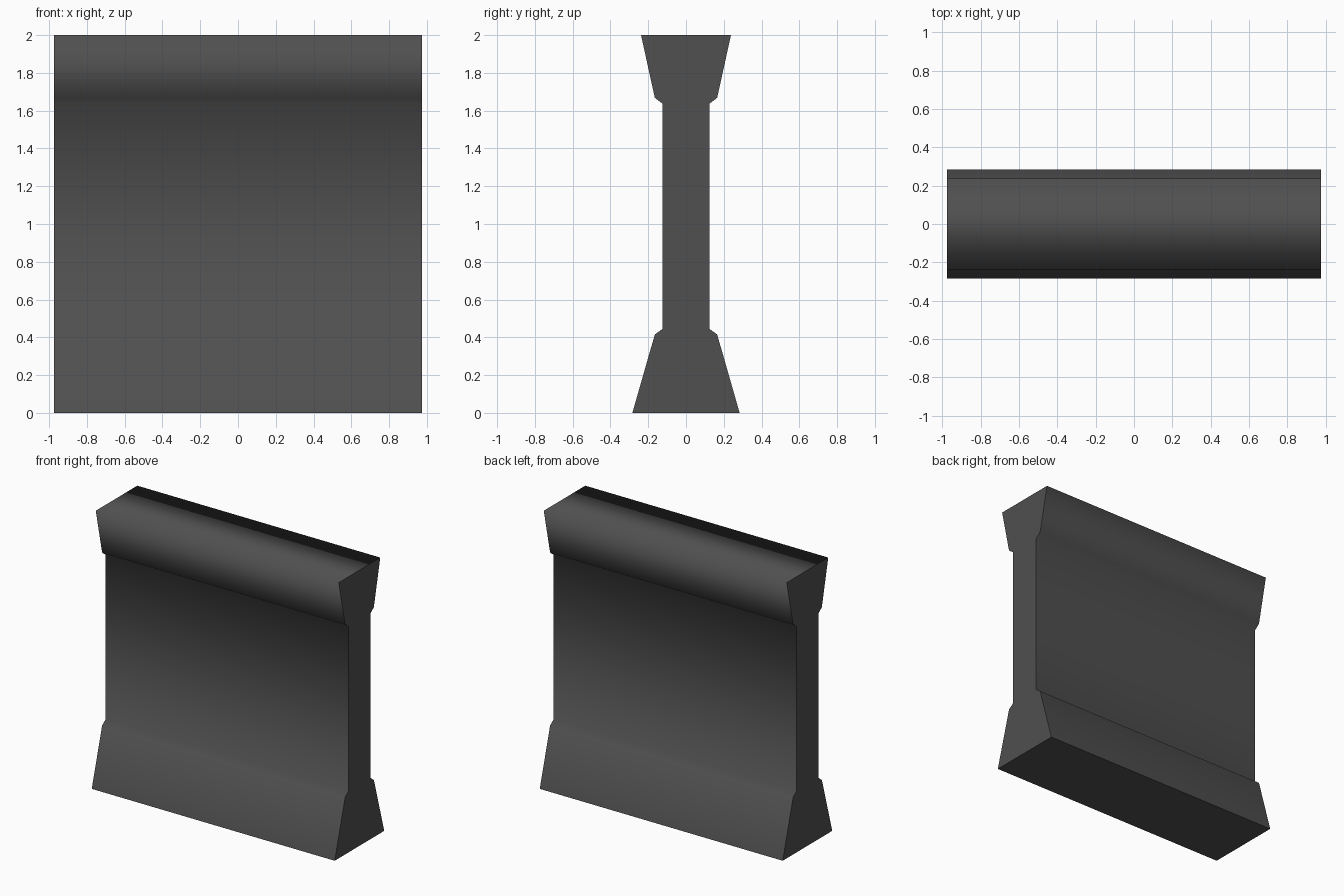
import bpy, bmesh

if "Cube" in bpy.data.objects:
    bpy.data.objects.remove(bpy.data.objects["Cube"])

HALF_LENGTH = 0.975

# Half profile (y, z) of the barrier: flared foot, thin wall, flared cap
half = [(0.284, 0.0), (0.165, 0.415), (0.124, 0.445),
        (0.124, 1.637), (0.165, 1.668), (0.238, 2.0)]
profile = half + [(-y, z) for y, z in reversed(half)]

# Barrier wall: mirrored profile extruded along x
bm = bmesh.new()
end = bm.faces.new([bm.verts.new((-HALF_LENGTH, y, z)) for y, z in profile])
ext = bmesh.ops.extrude_face_region(bm, geom=[end], use_keep_orig=True)
moved = [g for g in ext["geom"] if isinstance(g, bmesh.types.BMVert)]
bmesh.ops.translate(bm, verts=moved, vec=(2 * HALF_LENGTH, 0, 0))
bmesh.ops.recalc_face_normals(bm, faces=bm.faces)

# Smooth shading over the sides and top; ends and underside stay crisp
for f in bm.faces:
    f.smooth = True
    if abs(f.normal.x) > 0.9 or f.normal.z < -0.9:
        for e in f.edges:
            e.smooth = False

mesh = bpy.data.meshes.new("barrier_wall")
bm.to_mesh(mesh)
bm.free()
wall = bpy.data.objects.new("barrier_wall", mesh)
bpy.context.collection.objects.link(wall)

# Dark concrete
concrete = bpy.data.materials.new("dark_concrete")
concrete.diffuse_color = (0.08, 0.08, 0.08, 1)
concrete.use_nodes = True
concrete.node_tree.nodes["Principled BSDF"].inputs["Base Color"].default_value = concrete.diffuse_color
mesh.materials.append(concrete)
